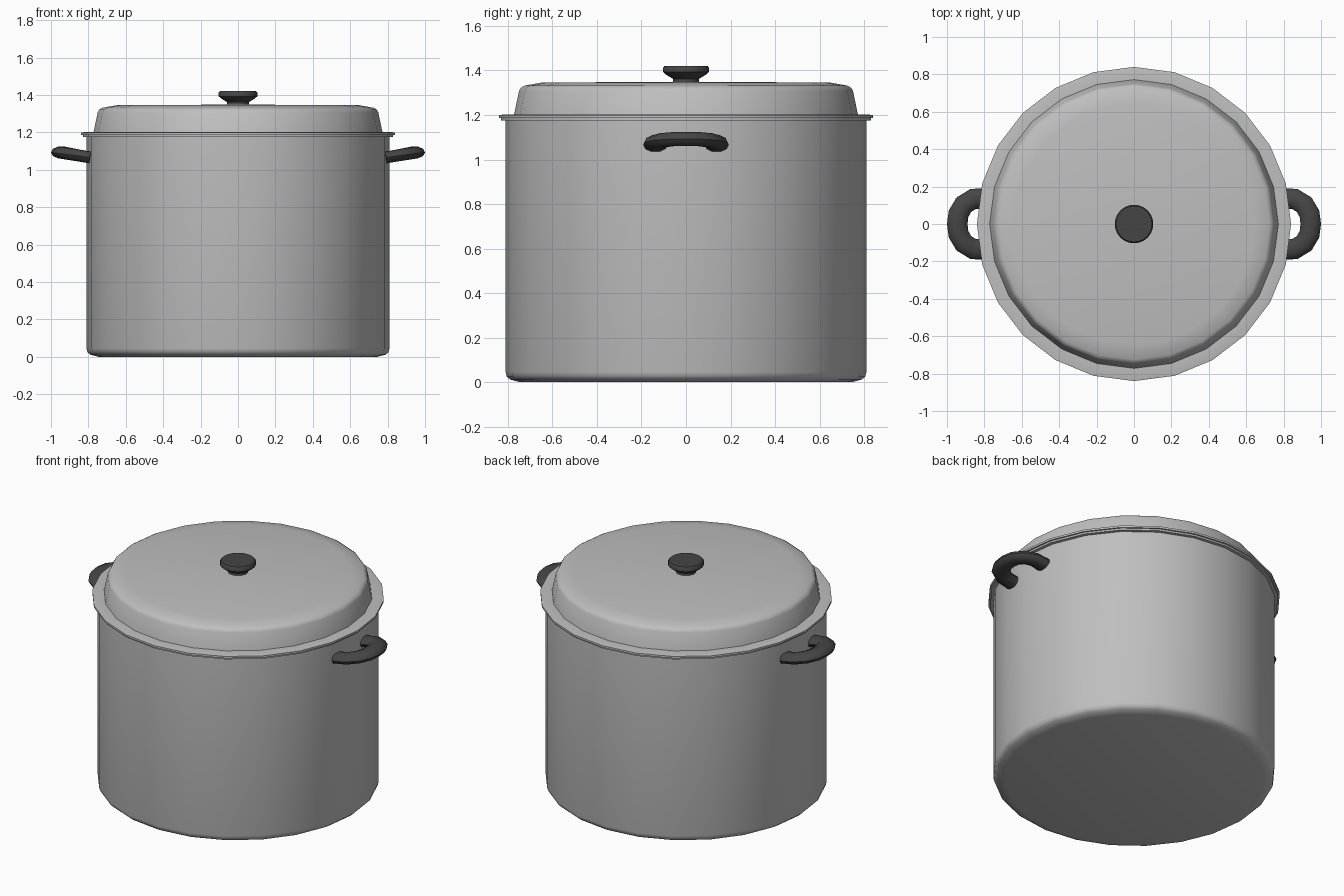
import bpy
import bmesh
from math import cos, sin, pi, radians
from mathutils import Vector

cube = bpy.data.objects.get("Cube")
if cube:
    bpy.data.objects.remove(cube, do_unlink=True)


def make_material(name, value):
    mat = bpy.data.materials.new(name)
    mat.use_nodes = True
    colour = (value, value, value, 1)
    mat.diffuse_color = colour
    mat.node_tree.nodes["Principled BSDF"].inputs["Base Color"].default_value = colour
    return mat


steel = make_material("brushed_steel", 0.52)
black = make_material("black_plastic", 0.06)


def finish(bm, name, mat, angle=45):
    bmesh.ops.remove_doubles(bm, verts=bm.verts, dist=0.0001)
    bmesh.ops.recalc_face_normals(bm, faces=bm.faces)
    mesh = bpy.data.meshes.new(name)
    bm.to_mesh(mesh)
    bm.free()
    mesh.materials.append(mat)
    obj = bpy.data.objects.new(name, mesh)
    bpy.context.collection.objects.link(obj)
    bpy.ops.object.select_all(action="DESELECT")
    obj.select_set(True)
    bpy.context.view_layer.objects.active = obj
    bpy.ops.object.shade_smooth_by_angle(angle=radians(angle))
    return obj


def lathe(name, profile, mat, sides=24):
    """Spin a (radius, height) profile around the z axis."""
    bm = bmesh.new()
    verts = [bm.verts.new((r, 0, z)) for r, z in profile]
    edges = [bm.edges.new(pair) for pair in zip(verts, verts[1:])]
    bmesh.ops.spin(bm, geom=verts + edges, cent=(0, 0, 0), axis=(0, 0, 1),
                   angle=2 * pi, steps=sides)
    return finish(bm, name, mat)


def handle(name, side, path, width, height, sides=10):
    """Sweep an oval section along a path that lies in a tilted plane."""
    bm = bmesh.new()
    rings = []
    for i, p in enumerate(path):
        ahead = path[min(i + 1, len(path) - 1)]
        behind = path[max(i - 1, 0)]
        tangent = (ahead - behind).normalized()
        across = tangent.cross(Vector((0, 0, 1))).normalized()
        up = across.cross(tangent)
        ring = []
        for k in range(sides):
            a = 2 * pi * k / sides
            co = p + across * width * cos(a) + up * height * sin(a)
            ring.append(bm.verts.new((side * co.x, co.y, co.z)))
        rings.append(ring)
    for a, b in zip(rings, rings[1:]):
        for k in range(sides):
            n = (k + 1) % sides
            bm.faces.new((a[k], a[n], b[n], b[k]))
    bm.faces.new(rings[0])
    bm.faces.new(rings[-1])
    finish(bm, name, black)


# Pot: rounded base, straight wall, rolled lip and inner wall
lathe("pot_body", [(0, 0), (0.745, 0), (0.79, 0.012), (0.805, 0.026), (0.81, 0.045),
                   (0.81, 1.176), (0.83, 1.176), (0.83, 1.188), (0.79, 1.188),
                   (0.79, 0.04), (0, 0.03)], steel)

# Lid: flat flange, sloping wall, soft shoulder and nearly flat top
lathe("lid", [(0, 1.187), (0.84, 1.187), (0.84, 1.199), (0.815, 1.203), (0.772, 1.203),
              (0.75, 1.308), (0.742, 1.322), (0.725, 1.332), (0.645, 1.346),
              (0, 1.349)], steel)

# Knob: narrow neck flaring to a round cap
lathe("lid_knob", [(0, 1.34), (0.06, 1.34), (0.058, 1.362), (0.088, 1.38),
                   (0.103, 1.393), (0.103, 1.413), (0.096, 1.421), (0, 1.421)], black)

# Side handles: mirrored arches rising outward
half = [(0.79, 0.137), (0.86, 0.134), (0.91, 0.103), (0.938, 0.055)]
outline = half + [(0.945, 0)] + [(x, -y) for x, y in reversed(half)]
arch = [Vector((x, y, 1.066 + 0.175 * (x - 0.79))) for x, y in outline]
handle("left_handle", 1, arch, 0.055, 0.033)
handle("right_handle", -1, arch, 0.055, 0.033)
